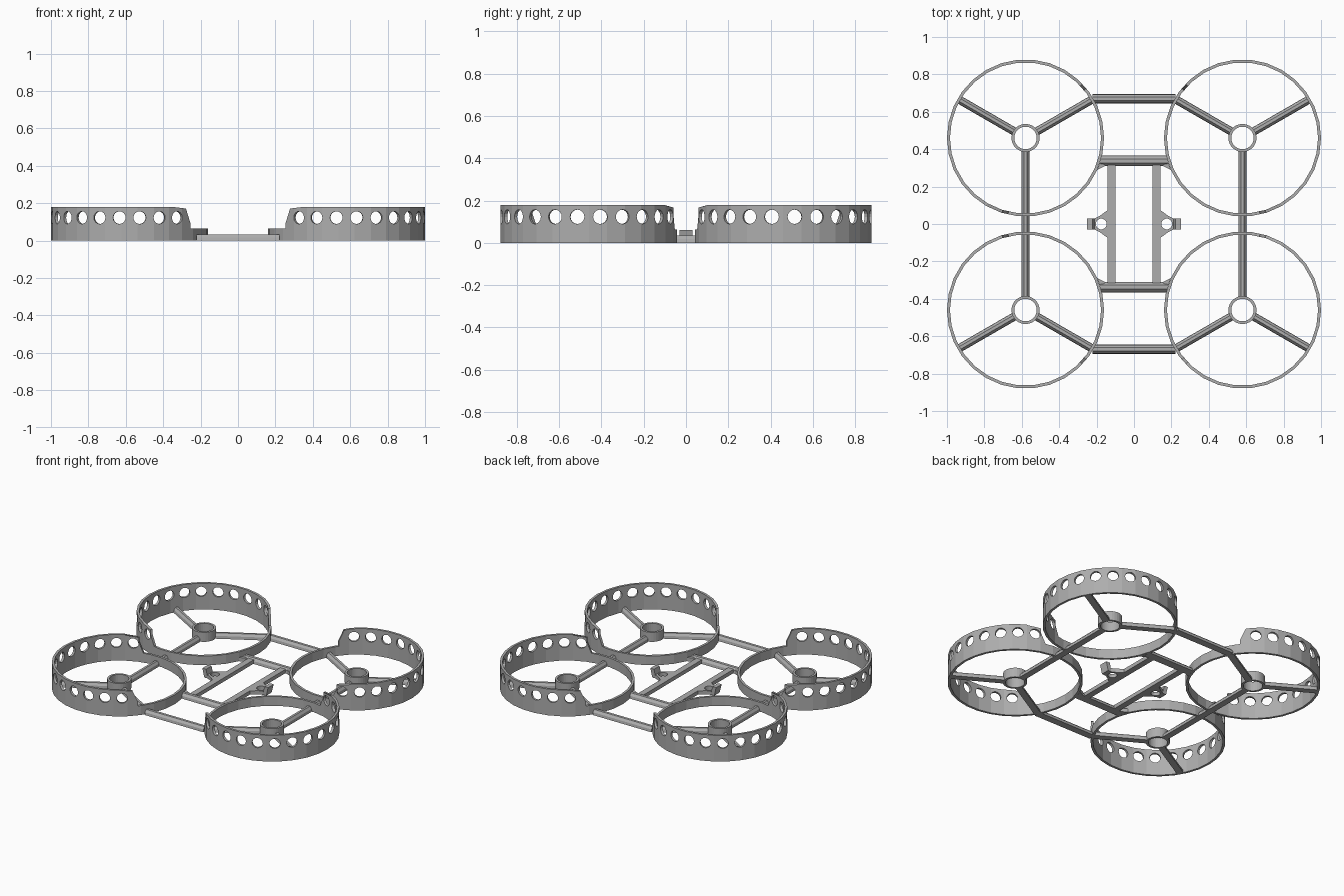
import bpy, bmesh
from math import sin, cos, radians, pi
from mathutils import Vector, Matrix

if "Cube" in bpy.data.objects:
    bpy.data.objects.remove(bpy.data.objects["Cube"], do_unlink=True)

grey = bpy.data.materials.new("plain grey")
grey.use_nodes = True
grey.diffuse_color = (0.42, 0.42, 0.42, 1)
grey.node_tree.nodes["Principled BSDF"].inputs["Base Color"].default_value = grey.diffuse_color

CX, CY, R, WALL = -0.58, 0.46, 0.42, 0.016   # duct centre, radius and wall
HIGH, LOW = 0.18, 0.064                      # duct wall heights
CENTRE = Vector((CX, CY, 0))


def polar(r, deg, z=0.0):
    return Vector((r * cos(radians(deg)), r * sin(radians(deg)), z))


def loft(bm, sections, closed=False):
    """Skin a list of equal-length point loops, capping the ends unless closed."""
    rows = [[bm.verts.new(p) for p in s] for s in sections]
    n = len(rows[0])
    pairs = list(zip(rows, rows[1:])) + ([(rows[-1], rows[0])] if closed else [])
    for a, b in pairs:
        for i in range(n):
            j = (i + 1) % n
            bm.faces.new((a[i], a[j], b[j], b[i]))
    if not closed:
        bm.faces.new(rows[0])
        bm.faces.new(rows[-1])


def make(name, bm, mirror=(False, False)):
    bmesh.ops.recalc_face_normals(bm, faces=bm.faces)
    mesh = bpy.data.meshes.new(name)
    bm.to_mesh(mesh)
    bm.free()
    mesh.materials.append(grey)
    ob = bpy.data.objects.new(name, mesh)
    bpy.context.collection.objects.link(ob)
    if any(mirror):
        m = ob.modifiers.new("mirror", 'MIRROR')
        m.use_axis = (mirror[0], mirror[1], False)
        m.use_clip = False
        m.use_mirror_merge = False
    return ob


def tube(bm, centre, r_out, r_in, z0, z1, sides):
    loft(bm, [[centre + polar(r, 360 * i / sides, z)
               for r, z in ((r_out, z0), (r_out, z1), (r_in, z1), (r_in, z0))]
              for i in range(sides)], closed=True)


def beam(bm, p, q, width=0.05, height=0.032):
    """Flat-bottomed bar with bevelled top edges."""
    side = (q - p).normalized().cross(Vector((0, 0, 1))) * width
    prof = [(-.5, 0), (-.44, .55), (-.18, 1), (.18, 1), (.44, .55), (.5, 0)]
    loft(bm, [[e + side * s + Vector((0, 0, height * h)) for s, h in prof] for e in (p, q)])


def cut(ob, cutters):
    """Subtract the cutters for good, then remove them."""
    for c in cutters:
        c.hide_render = True
        m = ob.modifiers.new("cut", 'BOOLEAN')
        m.operation, m.solver, m.object = 'DIFFERENCE', 'EXACT', c
    graph = bpy.context.evaluated_depsgraph_get()
    result = bpy.data.meshes.new_from_object(ob.evaluated_get(graph))
    ob.modifiers.clear()
    ob.data = result
    for c in cutters:
        bpy.data.objects.remove(c, do_unlink=True)


# Duct: faceted tube, cut low toward the body, with a row of round holes
bm = bmesh.new()
tube(bm, CENTRE, R, R - WALL, 0, HIGH, 30)
duct = make("duct", bm)

bm = bmesh.new()
loft(bm, [[CENTRE + Vector((0, 0, z))] +
          [CENTRE + polar(0.6, -32 + half * k / 8, z) for k in range(-8, 9)]
          for z, half in ((LOW, 71), (0.167, 75.5), (HIGH, 88), (0.185, 92))])
low_cutter = make("low_cutter", bm)

bm = bmesh.new()
for k in range(14):
    a = radians(52.5 + 15 * k)
    spot = Matrix.Translation(CENTRE + Vector((0, 0, 0.123))) @ Matrix.Rotation(a, 4, 'Z') \
        @ Matrix.Translation((R - 0.01, 0, 0)) @ Matrix.Rotation(pi / 2, 4, 'Y')
    bmesh.ops.create_cone(bm, cap_ends=True, segments=16, radius1=0.034, radius2=0.034,
                          depth=0.1, matrix=spot)
hole_cutter = make("hole_cutter", bm)
cut(duct, [low_cutter, hole_cutter])
m = duct.modifiers.new("mirror", 'MIRROR')
m.use_axis = (True, True, False)
m.use_mirror_merge = False

# Motor hubs
bm = bmesh.new()
tube(bm, CENTRE, 0.075, 0.06, 0, 0.065, 30)
make("motor_hub", bm, (True, True))

# Three spokes per duct; the inward one runs on to meet its neighbour
bm = bmesh.new()
for angle, end in ((30, R - 0.005), (150, R - 0.008), (270, CY)):
    beam(bm, CENTRE + polar(0.068, angle), CENTRE + polar(end, angle), 0.044, 0.034)
make("spoke", bm, (True, True))

# Cross beams: outer pair and inner pair
bm = bmesh.new()
beam(bm, Vector((-0.222, 0.67, 0)), Vector((0.222, 0.67, 0)))
make("outer_cross_beam", bm, (False, True))
bm = bmesh.new()
beam(bm, Vector((-0.18, 0.337, 0)), Vector((0.18, 0.337, 0)), 0.056)
make("inner_cross_beam", bm, (False, True))

# Small gussets where the inner beams meet the ducts
bm = bmesh.new()
loft(bm, [[Vector((x, y, z)) for x, y in ((-0.15, 0.312), (-0.195, 0.29), (-0.182, 0.33))]
          for z in (0, 0.025)])
make("gusset", bm, (True, True))

# Tray rails
bm = bmesh.new()
loft(bm, [[Vector((x, y, z)) for x, z in ((-0.142, 0), (-0.142, 0.026), (-0.1, 0.026), (-0.1, 0))]
          for y in (-0.315, 0.315)])
make("tray_rail", bm, (True, False))

# Mounting lugs: tapered plate with a screw hole and an upright tab
bm = bmesh.new()
outline = [(-0.14, -0.075), (-0.14, 0.075), (-0.185, 0.042), (-0.21, 0.03),
           (-0.21, -0.03), (-0.185, -0.042)]
loft(bm, [[Vector((x, y, z)) for x, y in outline] for z in (0, 0.026)])
lug = make("mounting_lug", bm)
bm = bmesh.new()
bmesh.ops.create_cone(bm, cap_ends=True, segments=20, radius1=0.029, radius2=0.029,
                      depth=0.2, matrix=Matrix.Translation((-0.175, 0, 0)))
cut(lug, [make("screw_cutter", bm)])
lug.modifiers.new("mirror", 'MIRROR')

bm = bmesh.new()
loft(bm, [[Vector((x, y, z)) for x, z in ((-0.208, 0), (-0.222, 0.06), (-0.25, 0.06), (-0.235, 0))]
          for y in (-0.03, 0.03)])
make("lug_tab", bm, (True, False))
